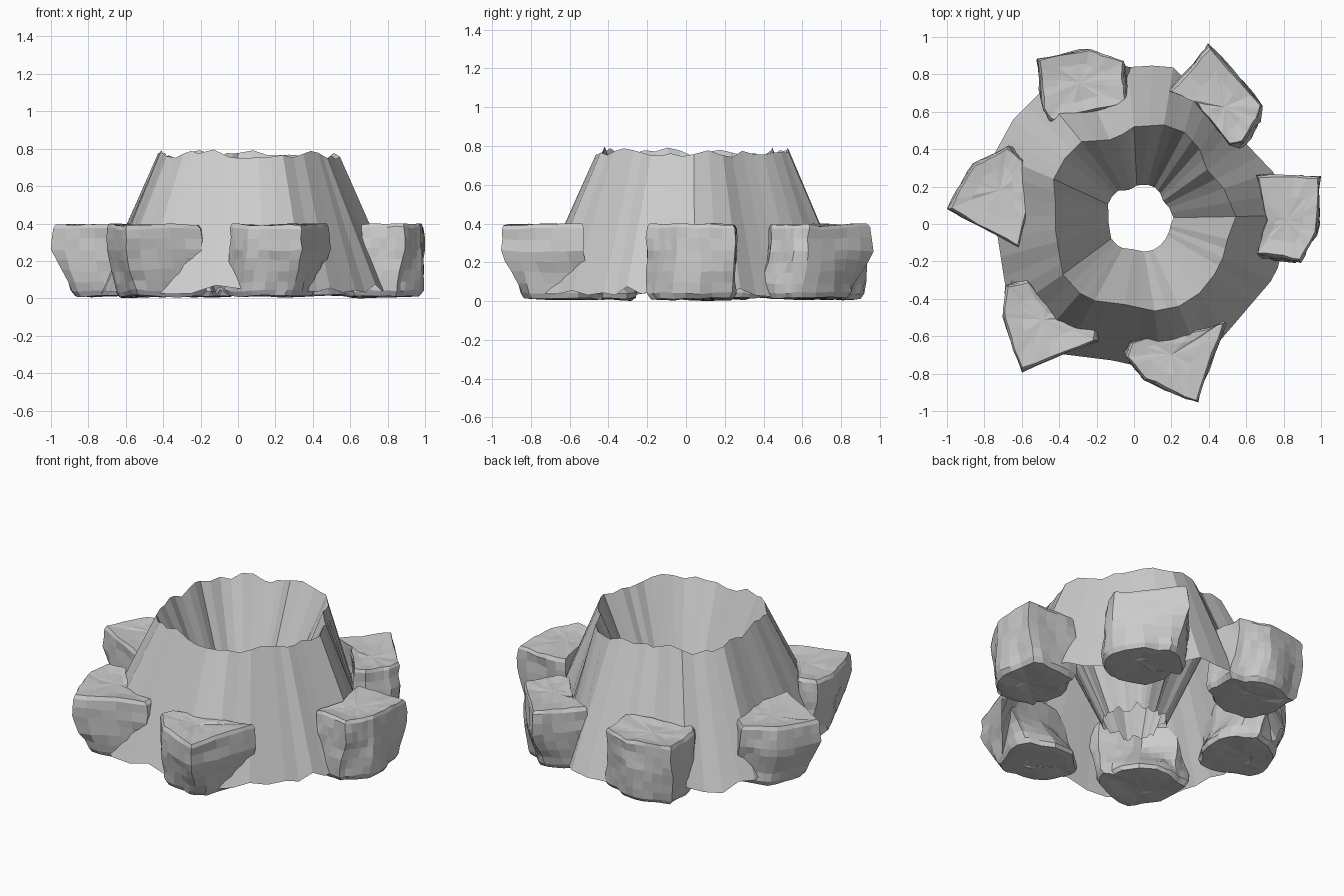
import bpy, bmesh, random
from mathutils import Vector, noise

if "Cube" in bpy.data.objects:
    bpy.data.objects.remove(bpy.data.objects["Cube"])

random.seed(4)


def add_object(name, bm):
    bmesh.ops.recalc_face_normals(bm, faces=bm.faces)
    me = bpy.data.meshes.new(name)
    bm.to_mesh(me)
    bm.free()
    ob = bpy.data.objects.new(name, me)
    bpy.context.collection.objects.link(ob)
    return ob


def bridge(bm, a, b):
    n = len(a)
    for i in range(n):
        bm.faces.new((a[i], a[(i + 1) % n], b[(i + 1) % n], b[i]))


def densify(pts, steps):
    return [p.lerp(pts[(i + 1) % len(pts)], k / steps)
            for i, p in enumerate(pts) for k in range(steps)]


# Crater: one wavy rim outline, scaled out for the skirt and in for the funnel
RIM = [(.545, .04), (.50, -.08), (.475, -.18), (.43, -.27), (.35, -.37), (.24, -.44),
       (.11, -.465), (-.05, -.43), (-.21, -.41), (-.29, -.37), (-.38, -.27), (-.40, -.16),
       (-.42, -.03), (-.42, .11), (-.43, .24), (-.37, .35), (-.28, .44), (-.13, .45),
       (-.06, .48), (0, .52), (.16, .53), (.27, .49), (.35, .40), (.39, .29), (.48, .19)]
FLATS = [(Vector((.76, -.65)), .755), (Vector((.724, .69)), .73)]  # straight skirt sides
C = Vector((.055, .03))
rim = densify([Vector(p) for p in RIM], 2)
zrim = [random.uniform(.74, .80) if i % 2 else random.uniform(.75, .78) for i in range(len(rim))]
zlow = [random.uniform(.02, .075) for _ in rim]
bm = bmesh.new()
rings = []
for scale, zs, drift in ((1.65, zlow, 0), (1, zrim, 0), (.36, zlow, -.02)):
    ring = []
    for p, z in zip(rim, zs):
        q = C + (p - C) * scale
        for n, limit in FLATS:
            q = q - n * max(0, q.dot(n) - limit)
        ring.append(bm.verts.new((q.x + drift, q.y, z)))
    rings.append(ring)
bridge(bm, rings[0], rings[1])
bridge(bm, rings[1], rings[2])
add_object("crater_wall", bm)


# Rocks: plan outline on top, rounder base pulled towards the crater
def rock(name, outline, pull=.07, base=.27):
    pts = [Vector(p) for p in outline]
    c = sum(pts, Vector((0, 0))) / len(pts)
    inward = -c.normalized()
    dense = densify(pts, 5)
    bm = bmesh.new()
    # height, outline scale, share of the rounded and shifted base
    levels = [(.012, .40, 1), (.010, .75, 1), (.012, .93, 1), (.04, 1, .95), (.09, 1, .75),
              (.15, 1, .45), (.21, 1, .18), (.26, 1, 0), (.32, .99, 0), (.375, .98, 0),
              (.395, .93, 0), (.388, .55, 0)]
    prev = first = None
    for z, s, t in levels:
        ring = []
        for p in dense:
            d = p - c
            low = d.normalized() * max(.215, min(base, d.length))
            d = d.lerp(low, t) * s + inward * pull * t
            v = Vector((c.x + d.x, c.y + d.y, z))
            n = noise.noise_vector(v * 5) * .018 + noise.noise_vector(v * 17) * .01
            v += Vector((n.x, n.y, n.z * .8))
            v.x = max(-1, min(1, v.x))
            v.z = max(0, min(.4, v.z))
            ring.append(bm.verts.new(v))
        if prev:
            bridge(bm, prev, ring)
        else:
            first = ring
        prev = ring
    for ring, z in ((first, .015), (prev, .385)):
        mid = bm.verts.new((c.x, c.y, z))
        for i in range(len(ring)):
            bm.faces.new((ring[i], ring[(i + 1) % len(ring)], mid))
    add_object(name, bm)


rock("rock_right", [(.66, .26), (.995, .25), (.98, -.05), (.89, -.20), (.65, -.17),
                    (.72, .03)], .04)
rock("rock_back_right", [(.40, .96), (.69, .64), (.68, .56), (.58, .43), (.51, .42),
                         (.34, .66), (.19, .71)], .06)
rock("rock_back", [(-.52, .89), (-.24, .94), (-.05, .87), (-.03, .65), (-.43, .55),
                   (-.48, .62)], .05)
rock("rock_left", [(-1, .08), (-.86, .32), (-.67, .42), (-.58, .35), (-.57, .05),
                   (-.62, -.13)], .08, .25)
rock("rock_front_left", [(-.69, -.33), (-.57, -.31), (-.44, -.46), (-.19, -.55), (-.20, -.63),
                         (-.60, -.79), (-.70, -.50)], .07)
rock("rock_front", [(-.03, -.63), (.40, -.55), (.49, -.52), (.34, -.96), (.05, -.83),
                    (-.05, -.70)], .08, .25)
